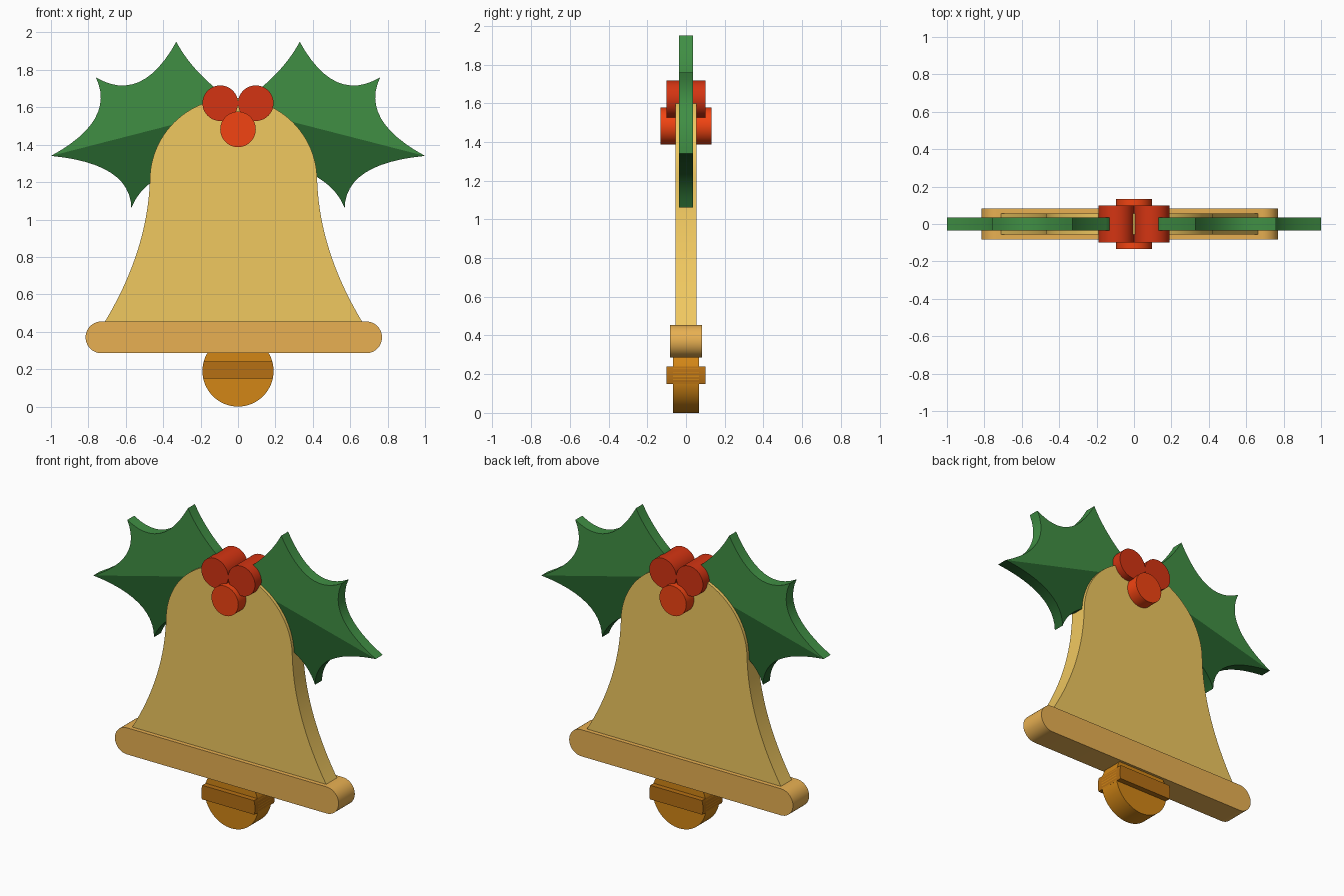
import bpy, bmesh
from math import sin, cos, pi, radians, sqrt, asin

if "Cube" in bpy.data.objects:
    bpy.data.objects.remove(bpy.data.objects["Cube"])


def material(name, r, g, b):
    m = bpy.data.materials.new(name)
    m.diffuse_color = [((c / 255 + 0.055) / 1.055) ** 2.4 for c in (r, g, b)] + [1]
    m.use_nodes = True
    m.node_tree.nodes["Principled BSDF"].inputs["Base Color"].default_value = m.diffuse_color
    return m


GOLD = material("gold", 240, 200, 96)
RIM = material("rim_gold", 232, 176, 82)
BRONZE = material("bronze", 210, 134, 22)
BRONZE_DARK = material("dark_bronze", 182, 112, 20)
RED = material("red", 212, 52, 18)
RED_BRIGHT = material("bright_red", 242, 68, 18)
GREEN = material("green", 64, 143, 68)
GREEN_DARK = material("dark_green", 38, 97, 44)


def slab(name, outline, half, mat):
    """Extrude an (x, z) outline symmetrically to y = +-half."""
    bm = bmesh.new()
    face = bm.faces.new([bm.verts.new((x, -half, z)) for x, z in outline])
    new = bmesh.ops.extrude_face_region(bm, geom=[face])["geom"]
    bmesh.ops.translate(bm, vec=(0, 2 * half, 0),
                        verts=[v for v in new if isinstance(v, bmesh.types.BMVert)])
    bmesh.ops.recalc_face_normals(bm, faces=bm.faces)
    me = bpy.data.meshes.new(name)
    bm.to_mesh(me)
    bm.free()
    ob = bpy.data.objects.new(name, me)
    me.materials.append(mat)
    bpy.context.collection.objects.link(ob)
    bpy.ops.object.select_all(action='DESELECT')
    ob.select_set(True)
    bpy.context.view_layer.objects.active = ob
    bpy.ops.object.shade_smooth_by_angle(angle=radians(30))
    return ob


def arc(cx, cz, rx, rz, a0, a1, n):
    """Points on an ellipse arc, angles in radians, both ends included."""
    return [(cx + rx * cos(a0 + (a1 - a0) * i / n),
             cz + rz * sin(a0 + (a1 - a0) * i / n)) for i in range(n + 1)]


def curve(p, c, q, n=12):
    """Quadratic curve from p towards q, leaving out q."""
    return [tuple((1 - t) ** 2 * p[k] + 2 * t * (1 - t) * c[k] + t * t * q[k]
                  for k in (0, 1)) for t in (i / n for i in range(n))]


# Bell body: flared skirt under an elliptical dome
CX = -0.024
skirt = curve((0.69, 0.45), (0.46, 0.83), (0.447, 1.21), 20)
body = [(CX + x, z) for x, z in skirt]
body += arc(CX, 1.21, 0.447, 0.44, 0, pi, 48)
body += [(CX - x, z) for x, z in reversed(skirt)]
slab("bell_body", body, 0.055, GOLD)

# Rim: bar with round ends
R = 0.085
rim = arc(0.77 - R, 0.37, R, R, -pi / 2, pi / 2, 20)
rim += arc(-0.815 + R, 0.37, R, R, pi / 2, 3 * pi / 2, 20)
slab("bell_rim", rim, 0.082, RIM)

# Clapper disc with a raised band across it
slab("clapper", arc(0, 0.19, 0.19, 0.19, 0, 2 * pi, 64)[:-1], 0.066, BRONZE)
lo, hi = asin(-0.04 / 0.19), asin(0.05 / 0.19)
band = arc(0, 0.19, 0.19, 0.19, lo, hi, 6)
band += [(-x, z) for x, z in reversed(band)]
slab("clapper_band", band, 0.1, BRONZE_DARK)

# Berries
for name, x, z, half, mat in (("berry_left", -0.095, 1.622, 0.1, RED),
                              ("berry_right", 0.095, 1.622, 0.1, RED),
                              ("berry_front", 0, 1.482, 0.133, RED_BRIGHT)):
    slab(name, arc(x, z, 0.095, 0.095, 0, 2 * pi, 48)[:-1], half, mat)

# Holly leaves: light upper and dark lower half meeting at the midrib
base, tip = (0.08, 1.576), (1.0, 1.34)
upper = (curve(tip, (0.65, 1.53), (0.76, 1.76))
         + curve((0.76, 1.76), (0.515, 1.615), (0.33, 1.95))
         + curve((0.33, 1.95), (0.26, 1.82), (0.13, 1.71)) + [(0.13, 1.71), base])
lower = (curve(tip, (0.575, 1.30), (0.57, 1.06))
         + curve((0.57, 1.06), (0.53, 1.17), (0.40, 1.24)) + [(0.40, 1.24), base])
for side, s in (("left", -1), ("right", 1)):
    for half_name, pts, mat in (("upper", upper, GREEN), ("lower", lower, GREEN_DARK)):
        slab(f"leaf_{side}_{half_name}", [(s * x, z) for x, z in pts], 0.035, mat)
